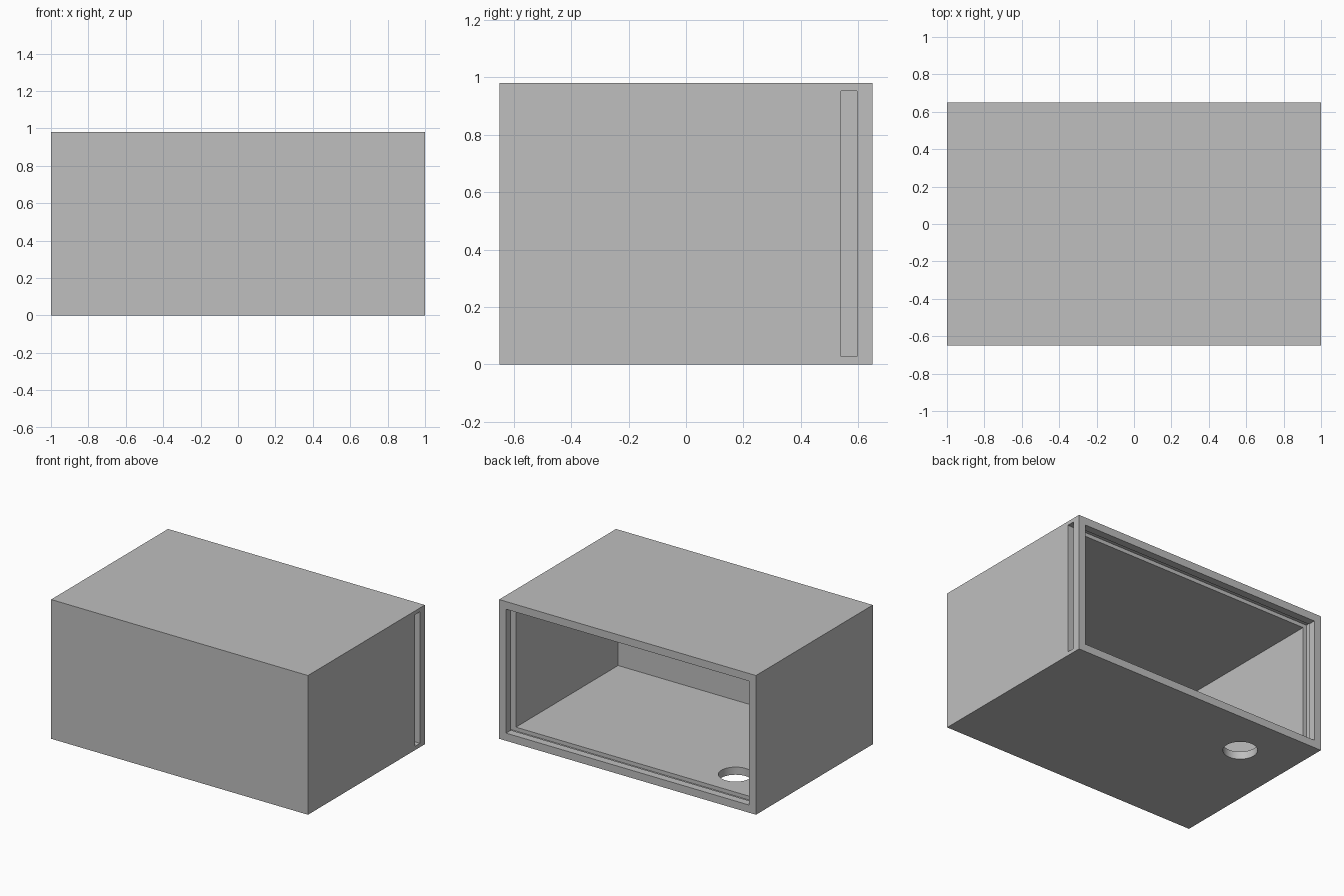
import bpy

# Remove the default object
default = bpy.data.objects.get("Cube")
if default:
    bpy.data.objects.remove(default, do_unlink=True)

HALF_X, HALF_Y, HEIGHT = 1.0, 0.65, 0.98
WALL = 0.054           # thickness of every wall and of the rear lip
GROOVE = WALL / 2      # depth of the panel groove
OVER = 0.1             # how far cutters reach past the surface


def material(name, color):
    mat = bpy.data.materials.new(name)
    mat.use_nodes = True
    mat.diffuse_color = color
    mat.node_tree.nodes["Principled BSDF"].inputs["Base Color"].default_value = color
    return mat


def box(name, low, high):
    bpy.ops.mesh.primitive_cube_add(size=1)
    obj = bpy.context.object
    obj.name = name
    obj.location = [(a + b) / 2 for a, b in zip(low, high)]
    obj.scale = [b - a for a, b in zip(low, high)]
    bpy.ops.object.transform_apply(location=True, rotation=False, scale=True)
    return obj


def cut(target, cutter):
    cutter.hide_render = True
    mod = target.modifiers.new(cutter.name, 'BOOLEAN')
    mod.operation = 'DIFFERENCE'
    mod.solver = 'EXACT'
    mod.object = cutter
    bpy.context.view_layer.objects.active = target
    bpy.ops.object.modifier_apply(modifier=mod.name)
    bpy.data.objects.remove(cutter, do_unlink=True)


# Outer case
case = box("case", (-HALF_X, -HALF_Y, 0), (HALF_X, HALF_Y, HEIGHT))

# Cavity, open at the back
cut(case, box("cavity_cutter",
              (WALL - HALF_X, WALL - HALF_Y, WALL),
              (HALF_X - WALL, HALF_Y + OVER, HEIGHT - WALL)))

# Groove for a sliding back panel, running out through the left side (+x)
cut(case, box("groove_cutter",
              (GROOVE - HALF_X, HALF_Y - 2 * WALL - 0.002, GROOVE),
              (HALF_X + OVER, HALF_Y - WALL, HEIGHT - GROOVE)))

# Round hole through the floor
bpy.ops.mesh.primitive_cylinder_add(vertices=64, radius=0.11, depth=4 * WALL,
                                    location=(-0.61, 0.32, 0))
hole = bpy.context.object
hole.name = "hole_cutter"
cut(case, hole)

# Finish
case.data.materials.clear()
case.data.materials.append(material("plain grey", (0.52, 0.52, 0.52, 1)))
bpy.ops.object.select_all(action='DESELECT')
case.select_set(True)
bpy.context.view_layer.objects.active = case
bpy.ops.object.shade_smooth_by_angle()
